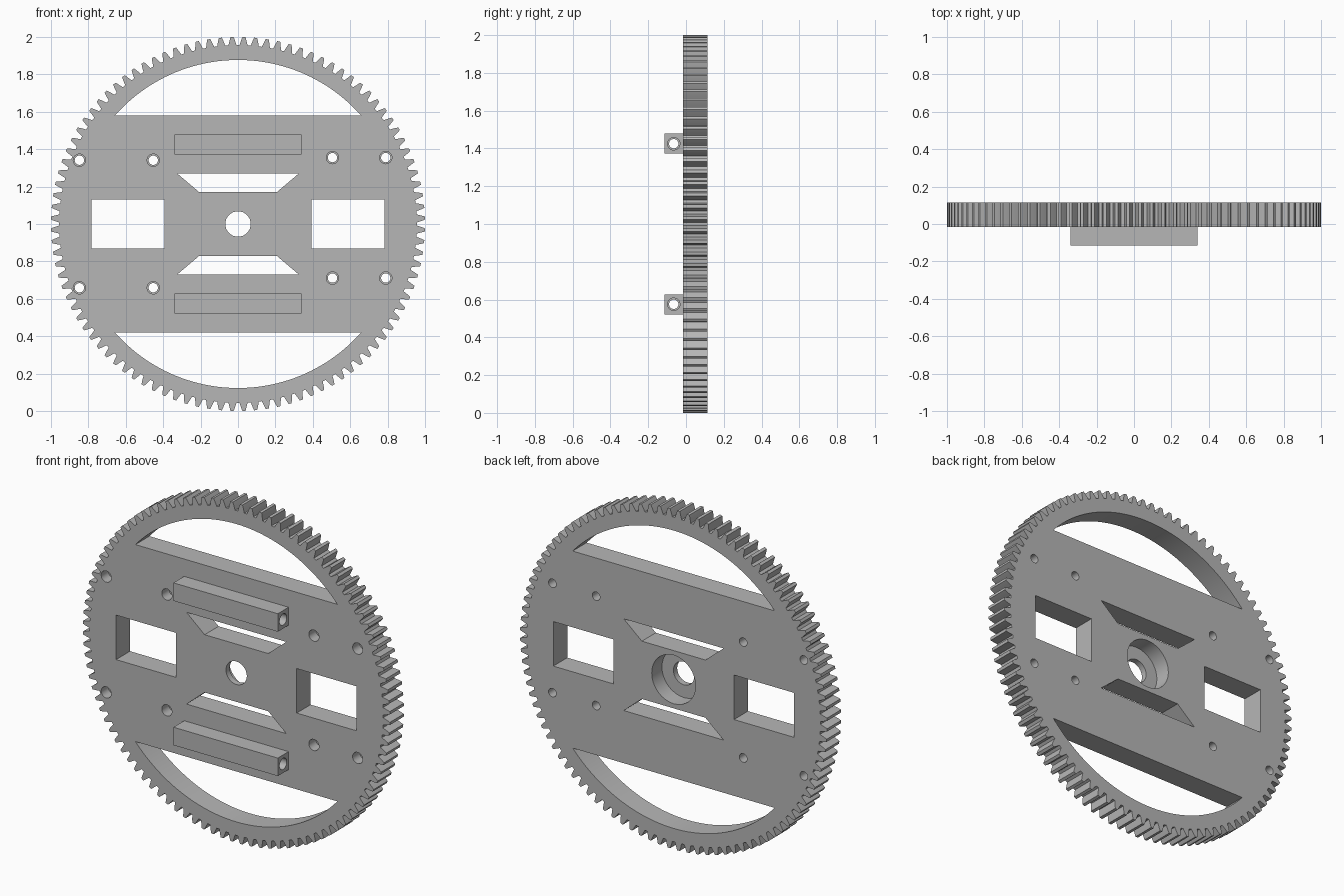
import bpy, bmesh
from math import sin, cos, pi, asin, tau
from mathutils import Vector

if "Cube" in bpy.data.objects:
    bpy.data.objects.remove(bpy.data.objects["Cube"])

FRONT, BACK, MID = -0.015, 0.115, 1.0   # plate faces along y, hub height
TEETH, ROOT, TIP = 100, 0.956, 1.0
RIM = 0.877                             # inner radius of the rim
CHORD = 0.58                            # half height of the central web

grey = bpy.data.materials.new("Plain grey")
grey.use_nodes = True
grey.diffuse_color = (0.47, 0.47, 0.47, 1)
grey.node_tree.nodes["Principled BSDF"].inputs["Base Color"].default_value = grey.diffuse_color


def along_y(a, b, t):
    return Vector((a, t, MID + b))


def along_x(a, b, t):
    return Vector((t, a, MID + b))


def loft(bm, sections, place):
    """Closed solid through (outline, distance) sections."""
    rings = [[bm.verts.new(place(a, b, t)) for a, b in pts] for pts, t in sections]
    faces = [bm.faces.new(rings[0]), bm.faces.new(rings[-1])]
    for r, s in zip(rings, rings[1:]):
        n = len(r)
        for i in range(n):
            j = (i + 1) % n
            faces.append(bm.faces.new((r[i], r[j], s[j], s[i])))
    bmesh.ops.recalc_face_normals(bm, faces=faces)


def circle(a, b, r, n=32):
    return [(a + r * cos(tau * i / n), b + r * sin(tau * i / n)) for i in range(n)]


def box(a0, a1, b0, b1):
    return [(a0, b0), (a1, b0), (a1, b1), (a0, b1)]


def bore(bm, a, b, steps, place):
    """Stepped round hole from (radius, distance) steps."""
    loft(bm, [(circle(a, b, r), t) for r, t in steps], place)


def make_object(name, bm):
    mesh = bpy.data.meshes.new(name)
    bm.to_mesh(mesh)
    bm.free()
    obj = bpy.data.objects.new(name, mesh)
    bpy.context.collection.objects.link(obj)
    mesh.materials.append(grey)
    return obj


def cut(obj, bm):
    """Subtract the solids in bm from obj, then smooth the round walls."""
    cutter = make_object("cutter", bm)
    cutter.hide_render = True
    mod = obj.modifiers.new("cut", "BOOLEAN")
    mod.operation, mod.solver, mod.object = "DIFFERENCE", "EXACT", cutter
    bpy.ops.object.select_all(action="DESELECT")
    bpy.context.view_layer.objects.active = obj
    obj.select_set(True)
    bpy.ops.object.modifier_apply(modifier=mod.name)
    bpy.data.objects.remove(cutter)
    bpy.ops.object.shade_smooth_by_angle()


# Toothed wheel: one tooth flank mirrored and repeated, gap at the top
flank = [(0.36, ROOT), (0.27, 0.974), (0.2, 0.988), (0.13, TIP)]
tooth = [(-f, r) for f, r in flank] + [(f, r) for f, r in reversed(flank)]
outline = []
for k in range(TEETH):
    for f, r in tooth:
        ang = (k + 0.5 + f) * tau / TEETH
        outline.append((r * cos(ang), r * sin(ang)))
bm = bmesh.new()
loft(bm, [(outline, FRONT), (outline, BACK)], along_y)
wheel = make_object("gear_wheel", bm)

# Openings through the wheel
holes = bmesh.new()
near, far = FRONT - 0.05, BACK + 0.05


def through(points):
    loft(holes, [(points, near), (points, far)], along_y)


start = asin(CHORD / RIM)
arc = [start + (pi - 2 * start) * i / 48 for i in range(49)]
for side in (1, -1):
    # Rim segment, wedge slot and rectangular window
    through([(RIM * cos(t), side * RIM * sin(t)) for t in arc])
    through([(x, side * z) for x, z in
             ((-0.325, 0.27), (0.325, 0.27), (0.207, 0.17), (-0.207, 0.17))])
    through(box(side * 0.393, side * 0.784, -0.131, 0.131))

# Hub hole with a wide recess on the back
bore(holes, 0, 0, [(0.068, near), (0.068, 0.02), (0.143, 0.02), (0.143, far)], along_y)

# Screw holes, wider at the front
for xs, zs in (((-0.848, -0.453), (0.341, -0.341)), ((0.505, 0.79), (0.355, -0.289))):
    for x in xs:
        for z in zs:
            bore(holes, x, z, [(0.033, near), (0.033, 0.05), (0.025, 0.05), (0.025, far)], along_y)
cut(wheel, holes)

# Square bars on the front, bored lengthwise
for name, z in (("upper_bar", 0.425), ("lower_bar", -0.425)):
    bm = bmesh.new()
    section = box(-0.115, FRONT, z - 0.053, z + 0.053)
    loft(bm, [(section, -0.34), (section, 0.34)], along_x)
    bar = make_object(name, bm)
    drill = bmesh.new()
    bore(drill, -0.065, z, [(0.025, -0.4), (0.025, 0), (0.033, 0), (0.033, 0.4)], along_x)
    cut(bar, drill)
